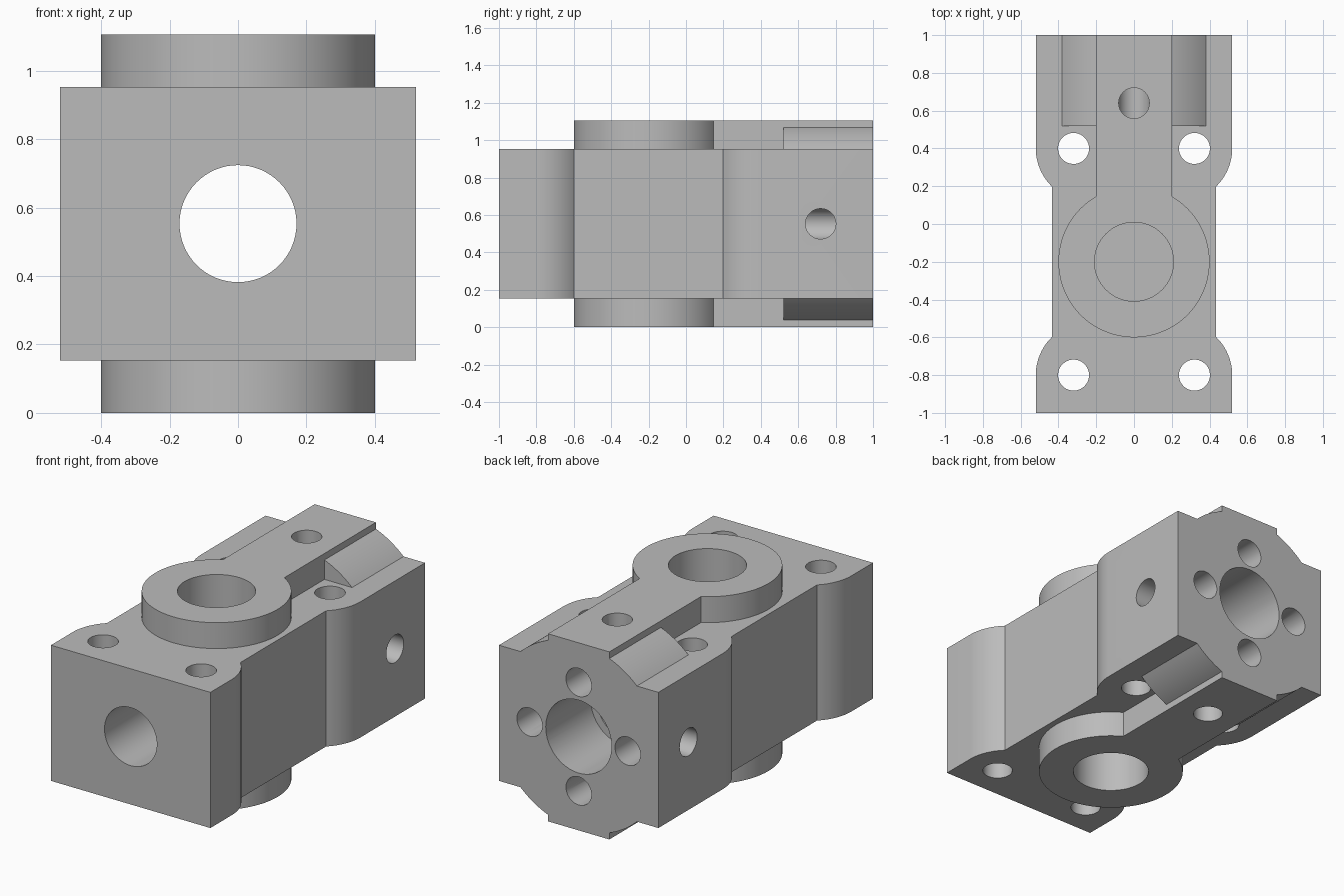
import bpy, bmesh, math
from mathutils import Vector, Matrix

if "Cube" in bpy.data.objects:
    bpy.data.objects.remove(bpy.data.objects["Cube"])

MID = 0.553      # height of the long bore
HALF = 0.4       # half height of the block
TOP = 2 * MID
W = 0.52         # half width of the block

metal = bpy.data.materials.new("grey_metal")
metal.use_nodes = True
grey = (0.5, 0.5, 0.5, 1)
metal.diffuse_color = grey
metal.node_tree.nodes["Principled BSDF"].inputs["Base Color"].default_value = grey


def make(name, bm):
    bmesh.ops.recalc_face_normals(bm, faces=bm.faces)
    mesh = bpy.data.meshes.new(name)
    bm.to_mesh(mesh)
    bm.free()
    obj = bpy.data.objects.new(name, mesh)
    bpy.context.collection.objects.link(obj)
    mesh.materials.append(metal)
    return obj


def prism(name, points, direction):
    """Extrude a closed outline of 3D points."""
    bm = bmesh.new()
    face = bm.faces.new([bm.verts.new(p) for p in points])
    new = bmesh.ops.extrude_face_region(bm, geom=[face])["geom"]
    verts = [g for g in new if isinstance(g, bmesh.types.BMVert)]
    bmesh.ops.translate(bm, verts=verts, vec=direction)
    return make(name, bm)


def rod(name, start, end, radius, segments=64):
    """Cylinder between two points."""
    a, b = Vector(start), Vector(end)
    turn = (b - a).to_track_quat('Z', 'Y').to_matrix().to_4x4()
    bm = bmesh.new()
    bmesh.ops.create_cone(bm, cap_ends=True, segments=segments,
                          radius1=radius, radius2=radius, depth=(b - a).length,
                          matrix=Matrix.Translation((a + b) / 2) @ turn)
    return make(name, bm)


def combine(target, other, operation):
    mod = target.modifiers.new(operation.lower(), 'BOOLEAN')
    mod.operation = operation
    mod.solver = 'EXACT'
    mod.object = other
    bpy.context.view_layer.objects.active = target
    bpy.ops.object.modifier_apply(modifier=mod.name)
    bpy.data.objects.remove(other)


# Waisted block: rounded shoulders beside the bolt holes
sweep = math.acos(0.195 / 0.28)
arc = [(0.24 + 0.28 * math.cos(sweep * i / 12), 0.28 * math.sin(sweep * i / 12))
       for i in range(13)]
side = [(W, -1)] + [(x, -0.8 + y) for x, y in arc]
side += [(x, 0.4 - y) for x, y in reversed(arc)] + [(W, 1)]
outline = side + [(-x, y) for x, y in reversed(side)]
body = prism("valve_block", [(x, y, MID - HALF) for x, y in outline], (0, 0, 2 * HALF))

# Round boss and rear rib, running through both faces
combine(body, rod("boss", (0, -0.2, 0), (0, -0.2, TOP), 0.4, 128), 'UNION')
rib = [(-0.2, 0, 0), (0.2, 0, 0), (0.2, 1, 0), (-0.2, 1, 0)]
combine(body, prism("rib", rib, (0, 0, TOP)), 'UNION')

# Curved fillets in the four corners beside the rib
R = math.hypot(0.38, HALF)
for sx in (-1, 1):
    for sz in (-1, 1):
        xs = [0.18 + 0.2 * i / 12 for i in range(13)]
        curve = [(sx * x, 0.52, MID + sz * math.sqrt(R * R - x * x)) for x in xs]
        base = MID + sz * (HALF - 0.03)
        foot = [(sx * 0.38, 0.52, base), (sx * 0.18, 0.52, base)]
        combine(body, prism("corner_fillet", curve + foot, (0, 0.48, 0)), 'UNION')

# Bolt holes, boss bores and the stepped long bore
drills = [((x, y, -0.1), (x, y, TOP + 0.1), 0.082)
          for x in (-0.32, 0.32) for y in (-0.8, 0.4)]
drills += [((0, -0.2, -0.1), (0, -0.2, 0.3), 0.209),
           ((0, -0.2, TOP + 0.1), (0, -0.2, TOP - 0.3), 0.209),
           ((0, -1.1, MID), (0, 1.1, MID), 0.171),
           ((0, 1.1, MID), (0, 0.58, MID), 0.215)]

# Four rear drillings, each met by a port from the nearest side
for dx, dz, reach, port_y, depth in ((1, 0, W, 0.72, 0.6), (-1, 0, W, 0.72, 0.6),
                                     (0, 1, MID, 0.64, 0.5), (0, -1, MID, 0.64, 0.5)):
    x, z = 0.32 * dx, MID + 0.32 * dz
    far = reach + 0.1
    drills.append(((x, 1.1, z), (x, depth, z), 0.083))
    drills.append(((far * dx, port_y, MID + far * dz), (x, port_y, z), 0.081))

for start, end, radius in drills:
    combine(body, rod("drill", start, end, radius), 'DIFFERENCE')

# Smooth bores, sharp edges
bpy.ops.object.select_all(action='DESELECT')
body.select_set(True)
bpy.context.view_layer.objects.active = body
bpy.ops.object.shade_smooth_by_angle(angle=math.radians(25))
